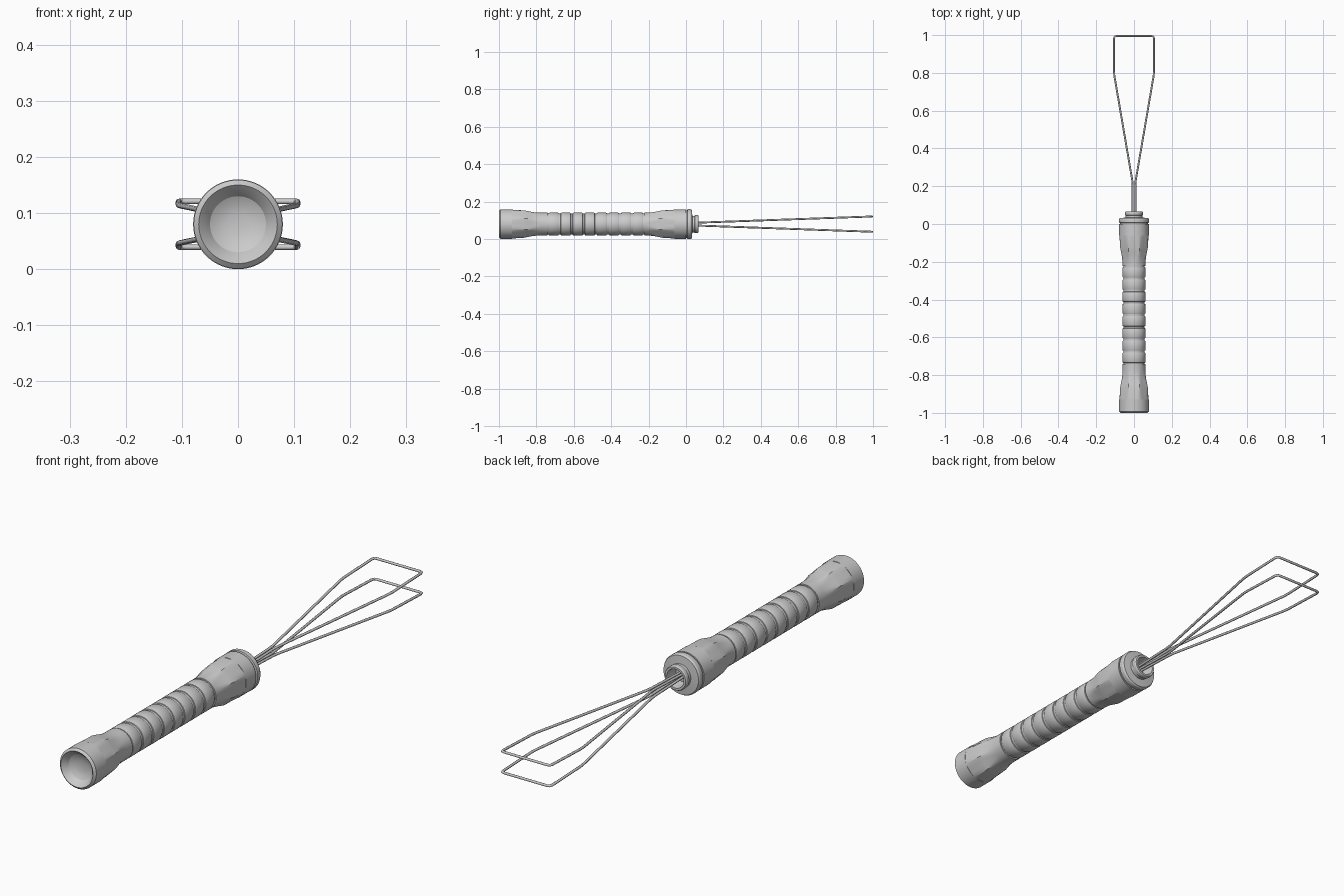
import bpy, bmesh, math

if "Cube" in bpy.data.objects:
    bpy.data.objects.remove(bpy.data.objects["Cube"])

SEG = 64      # sides around the handle
AXIS_Z = 0.08  # height of the handle axis
FLATS = 8     # flats milled around each collar


def finish(obj, angle=25):
    bpy.ops.object.select_all(action='DESELECT')
    obj.select_set(True)
    bpy.context.view_layer.objects.active = obj
    bpy.ops.object.shade_smooth_by_angle(angle=math.radians(angle))


def lathe(name, rows, angle=25):
    """Spin (y, radius[, flat distance]) rows about the handle axis."""
    bm = bmesh.new()
    rings = []
    for row in rows:
        y, r = row[:2]
        ring = []
        for i in range(SEG):
            a = 2 * math.pi * i / SEG
            rad = r
            if len(row) == 3:
                step = 2 * math.pi / FLATS
                off = (a + step / 2) % step - step / 2
                rad = min(r, row[2] / math.cos(off))
            ring.append(bm.verts.new((rad * math.cos(a), y, AXIS_Z + rad * math.sin(a))))
        rings.append(ring)
    for a, b in zip(rings, rings[1:]):
        for i in range(SEG):
            j = (i + 1) % SEG
            bm.faces.new((a[i], a[j], b[j], b[i]))
    bmesh.ops.remove_doubles(bm, verts=bm.verts, dist=1e-6)
    bmesh.ops.recalc_face_normals(bm, faces=bm.faces)
    me = bpy.data.meshes.new(name)
    bm.to_mesh(me)
    bm.free()
    obj = bpy.data.objects.new(name, me)
    bpy.context.collection.objects.link(obj)
    finish(obj, angle)
    return obj


# Collar profile from the open end towards the grip; t = distance from the end
COLLAR = [(0.008, 0.079), (0.07, 0.079), (0.0702, 0.079, 0.077),
          (0.135, 0.079, 0.073), (0.150, 0.076, 0.070),
          (0.175, 0.069, 0.065), (0.200, 0.063, 0.0615), (0.222, 0.061), (0.26, 0.061)]

# Butt collar with a dished end
dish = [(-0.965, 0.0), (-0.966, 0.02), (-0.970, 0.037), (-0.977, 0.050),
        (-0.988, 0.058), (-1.0, 0.070)]
lathe("butt_collar", dish + [(-1 + r[0], *r[1:]) for r in COLLAR] + [(-0.74, 0.04)])

# Ribbed grip: eight bevelled bands separated by grooves
grip = [(-0.745, 0.0), (-0.745, 0.056)]
for i in range(8):
    y0 = -0.735 + i * 0.0645
    y1 = y0 + 0.0545
    grip += [(y0, 0.056), (y0 + 0.001, 0.059), (y0 + 0.005, 0.061),
             (y1 - 0.005, 0.061), (y1 - 0.001, 0.059), (y1, 0.056)]
grip += [(-0.215, 0.056), (-0.215, 0.0)]
lathe("ribbed_grip", grip, 40)

# Front collar, closed by the flange
front = [(-r[0] + 0.008, *r[1:]) for r in COLLAR[:-1]] + [(-0.223, 0.061), (-0.223, 0.04)]
lathe("front_collar", [(0.0, 0.0)] + front)

# Flange ring and hollow nozzle
lathe("front_flange", [(-0.002, 0.074), (0.006, 0.074), (0.008, 0.080), (0.024, 0.080),
                       (0.031, 0.076), (0.034, 0.045)])
lathe("nozzle", [(0.03, 0.044), (0.045, 0.044), (0.048, 0.048), (0.062, 0.048),
                 (0.067, 0.045), (0.067, 0.037), (0.02, 0.030), (0.02, 0.0)])

# Two wire loops spreading apart above and below the axis
half = [(0.007, 0.02), (0.007, 0.20), (0.009, 0.23), (0.104, 0.785), (0.106, 0.81),
        (0.106, 0.982), (0.103, 0.992), (0.094, 0.995)]
path = half + [(-x, y) for x, y in reversed(half)]
for side, name in ((1, "upper_wire_loop"), (-1, "lower_wire_loop")):
    cu = bpy.data.curves.new(name, 'CURVE')
    cu.dimensions = '3D'
    cu.bevel_depth = 0.005
    cu.bevel_resolution = 2
    cu.use_fill_caps = True
    sp = cu.splines.new('POLY')
    sp.points.add(len(path) - 1)
    for p, (x, y) in zip(sp.points, path):
        p.co = (x, y, AXIS_Z + side * (0.0055 + 0.0355 * y), 1)
    obj = bpy.data.objects.new(name, cu)
    bpy.context.collection.objects.link(obj)
    bpy.ops.object.select_all(action='DESELECT')
    obj.select_set(True)
    bpy.context.view_layer.objects.active = obj
    bpy.ops.object.convert(target='MESH')
    finish(bpy.context.view_layer.objects.active, 50)
